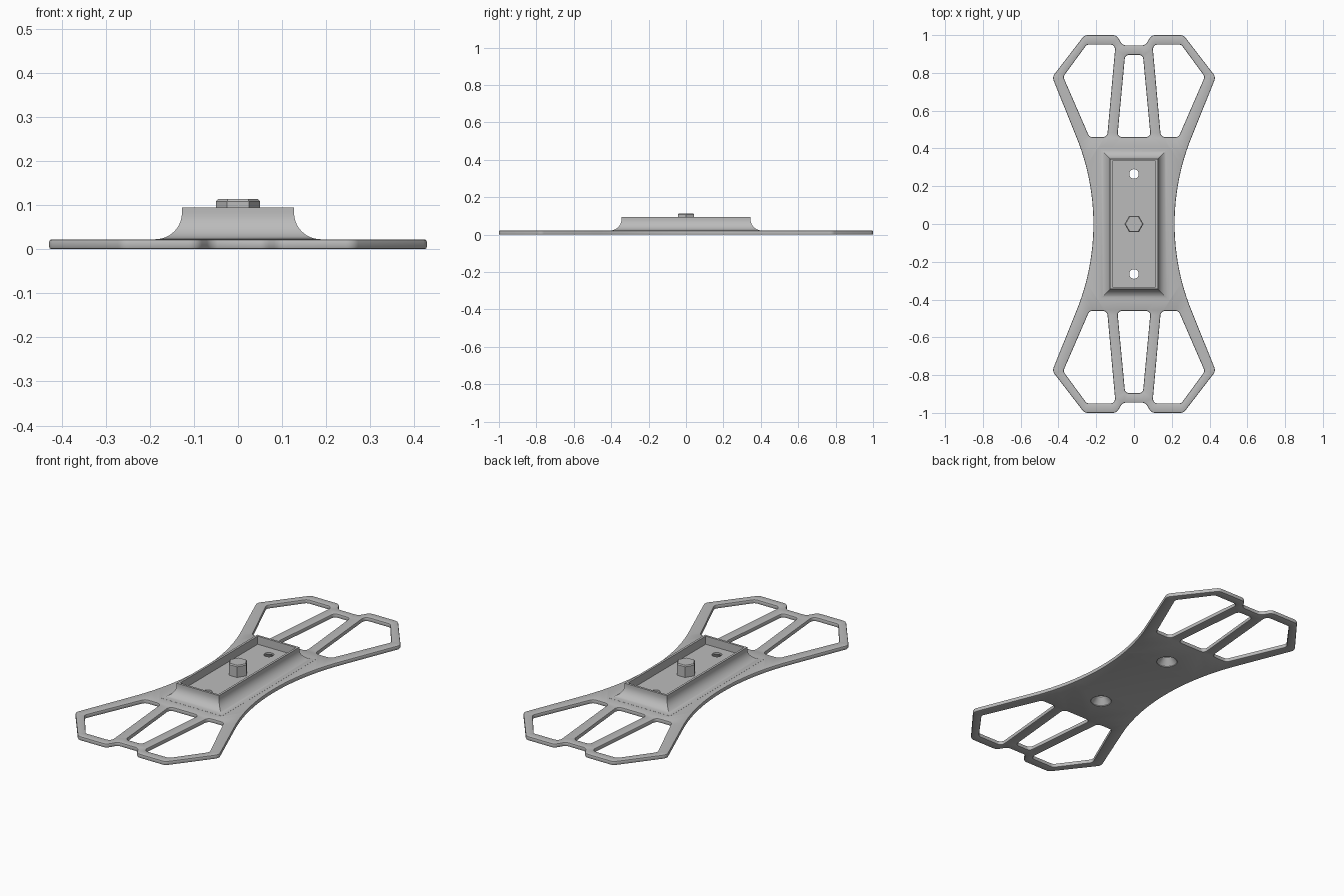
import bpy, bmesh, math
from mathutils import Vector

if "Cube" in bpy.data.objects:
    bpy.data.objects.remove(bpy.data.objects["Cube"])

grey = bpy.data.materials.new("matte grey")
grey.use_nodes = True
grey.diffuse_color = (0.5, 0.5, 0.5, 1)
grey.node_tree.nodes["Principled BSDF"].inputs["Base Color"].default_value = (0.5, 0.5, 0.5, 1)

THICK = 0.022
FLOOR = 0.05


def make_object(name, bm):
    bmesh.ops.recalc_face_normals(bm, faces=bm.faces)
    mesh = bpy.data.meshes.new(name)
    bm.to_mesh(mesh)
    bm.free()
    obj = bpy.data.objects.new(name, mesh)
    bpy.context.collection.objects.link(obj)
    mesh.materials.append(grey)
    return obj


def activate(obj):
    bpy.ops.object.select_all(action='DESELECT')
    obj.select_set(True)
    bpy.context.view_layer.objects.active = obj


def combine(obj, other, operation):
    mod = obj.modifiers.new(operation.title(), 'BOOLEAN')
    mod.object, mod.operation, mod.solver = other, operation, 'EXACT'
    activate(obj)
    bpy.ops.object.modifier_apply(modifier=mod.name)
    bpy.data.objects.remove(other)


def rounded(corners, radius, steps=6):
    """Replace each corner of a closed polygon with an arc."""
    pts = [Vector(c) for c in corners]
    out = []
    for i, p in enumerate(pts):
        a = (pts[i - 1] - p).normalized()
        b = (pts[(i + 1) % len(pts)] - p).normalized()
        half = a.angle(b) / 2
        centre = p + (a + b).normalized() * radius / math.sin(half)
        start = p + a * radius / math.tan(half) - centre
        end = p + b * radius / math.tan(half) - centre
        sweep = start.angle_signed(end)
        for k in range(steps + 1):
            t = -sweep * k / steps
            c, s = math.cos(t), math.sin(t)
            out.append(centre + Vector((start.x * c - start.y * s, start.x * s + start.y * c)))
    return out


def ccw(pts):
    area = sum(pts[i - 1].cross(p) for i, p in enumerate(pts))
    return pts if area > 0 else pts[::-1]


def inset(pts, d):
    out = []
    for i, p in enumerate(pts):
        t = (pts[(i + 1) % len(pts)] - pts[i - 1]).normalized()
        out.append(p + Vector((-t.y, t.x)) * d)
    return out


def bridge(bm, low, high):
    for i in range(len(low)):
        bm.faces.new((low[i - 1], low[i], high[i], high[i - 1]))


# Plate outline: one rounded wing tip plus the waist arc, mirrored to four quarters
WAIST, ARC = 0.215, 1.22
wing = [(0.318, 0.49), (0.433, 0.778), (0.262, 1.0), (0.092, 1.0), (0.06, 0.945), (0, 0.945)]
tip = rounded([(0, 0)] + wing, 0.035)
tip = [p for p in tip if p.y > 0.55 and p.x > 0.04]
waist = []
for k in range(13):
    a = math.asin(0.46 / ARC) * k / 12
    waist.append(Vector((WAIST + ARC * (1 - math.cos(a)), ARC * math.sin(a))))
quarter = waist + tip
upper = quarter + [Vector((-p.x, p.y)) for p in reversed(quarter)]
outline = ccw(upper + [Vector((p.x, -p.y)) for p in reversed(upper[1:-1])])

# Window openings in the wings
side_hole = [(0.098, 0.95), (0.25, 0.95), (0.375, 0.78), (0.236, 0.46), (0.142, 0.46)]
mid_hole = [(-0.047, 0.895), (0.047, 0.895), (0.088, 0.46), (-0.088, 0.46)]
loops = [(outline, 1)]
for sy in (-1, 1):
    loops.append((ccw(rounded([(x, y * sy) for x, y in mid_hole], 0.022)), -1))
    for sx in (-1, 1):
        loops.append((ccw(rounded([(x * sx, y * sy) for x, y in side_hole], 0.025)), -1))

# Plate with softened edges
bm = bmesh.new()
soft = [(0.005, 0), (0.0015, 0.0015), (0, 0.005)]
levels = soft + [(d, THICK - z) for d, z in reversed(soft)]
caps = ([], [])
for pts, side in loops:
    rings = [[bm.verts.new((p.x, p.y, z)) for p in inset(pts, d * side)] for d, z in levels]
    for low, high in zip(rings, rings[1:]):
        bridge(bm, low, high)
    for cap, ring in zip(caps, (rings[0], rings[-1])):
        cap += [bm.edges.get((ring[i - 1], ring[i])) for i in range(len(ring))]
for cap in caps:
    bmesh.ops.triangle_fill(bm, edges=cap, use_beauty=True)
plate = make_object("strap_plate", bm)

# Flared pedestal with a rectangular pocket, as a stack of rectangles
R = 0.06
profile = [(R, 0.01)]
for k in range(11):
    a = math.pi / 2 * k / 10
    profile.append((R * (1 - math.sin(a)), THICK + R * (1 - math.cos(a)) + 0.0005))
profile += [(0, 0.094), (-0.012, 0.094), (-0.012, FLOOR)]
bm = bmesh.new()
rings = []
for grow, z in profile:
    x, y = 0.127 + grow, 0.345 + grow
    rings.append([bm.verts.new((sx * x, sy * y, z))
                  for sx, sy in ((1, 1), (-1, 1), (-1, -1), (1, -1))])
for low, high in zip(rings, rings[1:]):
    bridge(bm, low, high)
bm.faces.new(rings[0])
bm.faces.new(rings[-1])
combine(plate, make_object("pedestal", bm), 'UNION')

# Countersunk screw holes
for y in (-0.265, 0.265):
    bm = bmesh.new()
    sink = [(0.053, -0.01), (0.053, 0.004), (0.025, 0.04), (0.025, 0.07)]
    rings = []
    for r, z in sink:
        rings.append([bm.verts.new((r * math.cos(math.tau * k / 32),
                                    y + r * math.sin(math.tau * k / 32), z)) for k in range(32)])
    for low, high in zip(rings, rings[1:]):
        bridge(bm, low, high)
    bm.faces.new(rings[0])
    bm.faces.new(rings[-1])
    combine(plate, make_object("hole_cutter", bm), 'DIFFERENCE')
activate(plate)
bpy.ops.object.shade_smooth_by_angle(angle=math.radians(30))

# Hexagonal bolt head in the pocket, with a chamfered top
bm = bmesh.new()
rings = [[bm.verts.new((r * math.cos(math.tau * k / 6), r * math.sin(math.tau * k / 6), z))
          for k in range(6)] for r, z in ((0.05, FLOOR - 0.005), (0.05, 0.108), (0.045, 0.114))]
for low, high in zip(rings, rings[1:]):
    bridge(bm, low, high)
bm.faces.new(rings[0])
bm.faces.new(rings[-1])
make_object("hex_bolt", bm)
